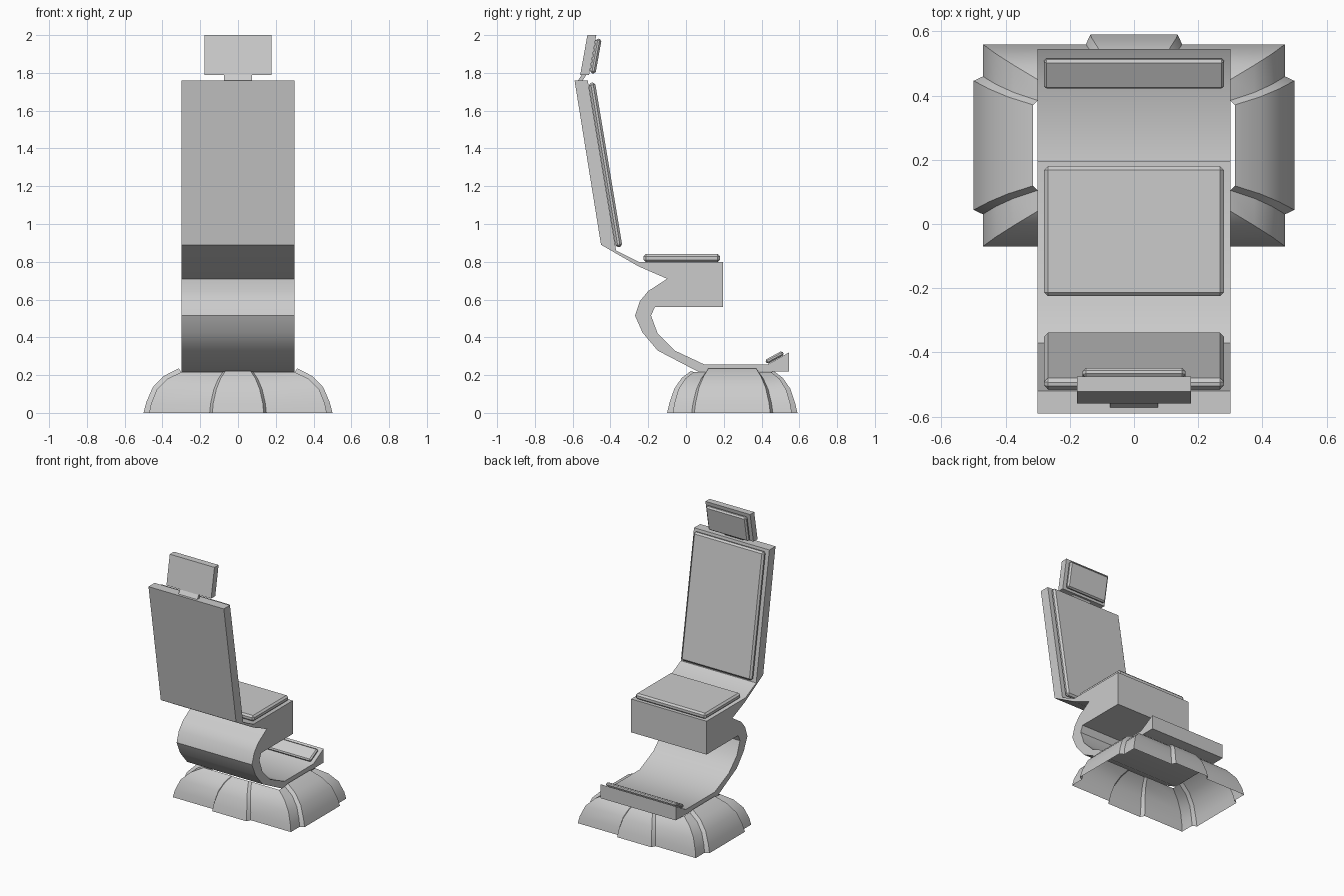
import bpy, bmesh
from mathutils import Vector

if "Cube" in bpy.data.objects:
    bpy.data.objects.remove(bpy.data.objects["Cube"])


def finish(bm, name, smooth=False, bevel=0.0):
    bmesh.ops.recalc_face_normals(bm, faces=bm.faces)
    me = bpy.data.meshes.new(name)
    bm.to_mesh(me)
    bm.free()
    ob = bpy.data.objects.new(name, me)
    bpy.context.collection.objects.link(ob)
    if bevel:
        m = ob.modifiers.new("Bevel", 'BEVEL')
        m.width = bevel
        m.segments = 1
    if smooth:
        bpy.ops.object.select_all(action='DESELECT')
        ob.select_set(True)
        bpy.context.view_layer.objects.active = ob
        bpy.ops.object.shade_smooth_by_angle(angle=0.62)
    return ob


def extrude_x(name, profile, half, **kw):
    """Side profile (y, z) extruded across x."""
    bm = bmesh.new()
    a = [bm.verts.new((-half, y, z)) for y, z in profile]
    b = [bm.verts.new((half, y, z)) for y, z in profile]
    bm.faces.new(a)
    bm.faces.new(b[::-1])
    n = len(a)
    for i in range(n):
        j = (i + 1) % n
        bm.faces.new((a[i], b[i], b[j], a[j]))
    return finish(bm, name, **kw)


def pad(name, p, q, thick, half, bevel):
    """Cushion lying on the line p-q, thickened to the left-hand side of q-p."""
    p, q = Vector(p), Vector(q)
    d = (q - p).normalized()
    n = Vector((-d.y, d.x)) * thick
    return extrude_x(name, [p, q, q + n, p + n], half, bevel=bevel)


# Continuous chair shell: backrest, seat block, curved support and footrest
extrude_x("chair_shell", [
    (-0.59, 1.76), (-0.52, 1.76), (-0.37, 0.86), (-0.25, 0.80), (0.195, 0.80),
    (0.195, 0.56), (-0.165, 0.56), (-0.185, 0.515), (-0.15, 0.42),
    (-0.06, 0.33), (0.10, 0.255), (0.43, 0.255), (0.545, 0.32), (0.545, 0.22),
    (0.07, 0.215), (-0.15, 0.33), (-0.23, 0.425), (-0.27, 0.515),
    (-0.245, 0.59), (-0.20, 0.645), (-0.10, 0.71), (-0.25, 0.775),
    (-0.45, 0.89)], 0.3, smooth=True)

# Cushions
pad("seat_cushion", (-0.225, 0.798), (0.18, 0.798), 0.042, 0.28, 0.012)
pad("back_cushion", (-0.517, 1.745), (-0.372, 0.875), 0.036, 0.28, 0.012)
pad("foot_pad", (0.43, 0.258), (0.52, 0.307), 0.025, 0.28, 0.008)

# Headrest with its own pad and neck
extrude_x("headrest", [(-0.56, 1.79), (-0.522, 2.0), (-0.475, 2.0),
                       (-0.513, 1.79)], 0.178)
pad("headrest_pad", (-0.476, 1.983), (-0.509, 1.80), 0.03, 0.16, 0.01)
extrude_x("headrest_neck", [(-0.575, 1.755), (-0.55, 1.755), (-0.52, 1.80),
                            (-0.545, 1.80)], 0.075)

# Base: open domed shell whose side panels stand proud of the corners
levels = [  # half x, half y, z, side panel half width, end panel half width
    (0.47, 0.315, 0.0, 0.215, 0.150),
    (0.46, 0.307, 0.05, 0.208, 0.145),
    (0.43, 0.285, 0.125, 0.190, 0.128),
    (0.375, 0.25, 0.18, 0.165, 0.105),
    (0.30, 0.205, 0.216, 0.140, 0.080)]
bm = bmesh.new()
rings = []
for k, (hx, hy, z, ws, we) in enumerate(levels):
    out, lift, c = 0.03 - 0.004 * k, 0.005 * k, 0.014
    half = [(hx, -hy, 0), (hx, -ws, 0), (hx + out, -ws + c, lift),
            (hx + out, ws - c, lift), (hx, ws, 0),
            (hx, hy, 0), (we, hy, 0), (we - c, hy + out, lift * 0.3),
            (-we + c, hy + out, lift * 0.3), (-we, hy, 0)]
    pts = half + [(-x, -y, l) for x, y, l in half]
    rings.append([bm.verts.new((x, y + 0.245, z + l)) for x, y, l in pts])
for a, b in zip(rings, rings[1:]):
    for i in range(len(a)):
        j = (i + 1) % len(a)
        bm.faces.new((a[i], a[j], b[j], b[i]))
finish(bm, "base_shell", smooth=True)
